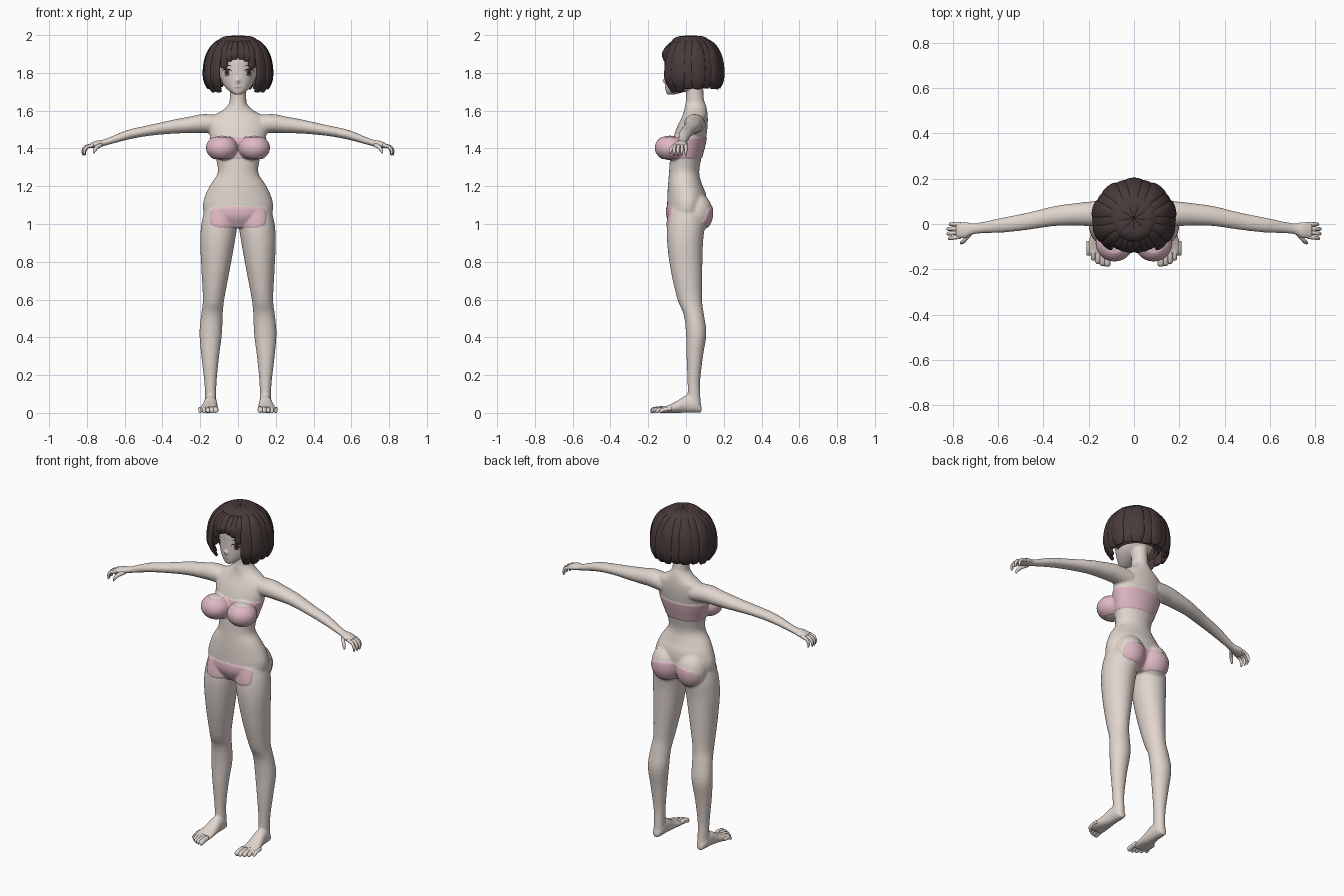
import bpy, bmesh, math, random
from mathutils import Vector
from mathutils.bvhtree import BVHTree

random.seed(4)
if "Cube" in bpy.data.objects:
    bpy.data.objects.remove(bpy.data.objects["Cube"])
X, Y, Z = Vector((1, 0, 0)), Vector((0, 1, 0)), Vector((0, 0, 1))


def material(name, rgb):
    m = bpy.data.materials.new(name)
    m.use_nodes = True
    m.diffuse_color = (*rgb, 1)
    m.node_tree.nodes["Principled BSDF"].inputs["Base Color"].default_value = (*rgb, 1)
    return m


SKIN = material("skin", (.75, .67, .62))
PINK = material("pink cloth", (.74, .48, .55))
HAIR = material("dark brown hair", (.065, .042, .042))
WHITE = material("eye white", (.8, .78, .76))
IRIS = material("brown iris", (.1, .055, .045))
LASH = material("black lash", (.015, .01, .01))
LIP = material("lip", (.5, .27, .27))


def make_object(name, bm, *mats):
    bmesh.ops.recalc_face_normals(bm, faces=bm.faces)
    for f in bm.faces:
        f.smooth = True
    mesh = bpy.data.meshes.new(name)
    bm.to_mesh(mesh)
    for m in mats:
        mesh.materials.append(m)
    ob = bpy.data.objects.new(name, mesh)
    bpy.context.collection.objects.link(ob)
    return ob


def resample(rows, sub):
    """Catmull-Rom interpolation of rows of numbers."""
    out, last = [], len(rows) - 1
    for i in range(last):
        p0, p1, p2, p3 = (rows[min(max(k, 0), last)] for k in range(i - 1, i + 3))
        for s in range(sub):
            t = s / sub
            out.append([b + .5 * t * (c - a + t * (2*a - 5*b + 4*c - d + t * (3*(b - c) + d - a)))
                        for a, b, c, d in zip(p0, p1, p2, p3)])
    return out + [list(rows[-1])]


def loft(bm, rows, side, along=None, n=20, sub=4):
    """Closed tube of ellipses; each row is x, y, z, width radius, depth radius."""
    rows = resample(rows, sub)
    pts = [Vector(r[:3]) for r in rows]
    rings = []
    for i, r in enumerate(rows):
        t = along or (pts[min(i + 1, len(pts) - 1)] - pts[max(i - 1, 0)])
        depth = t.cross(side).normalized()
        a, b = max(r[3], .002), max(r[4], .002)
        angles = [math.tau * k / n for k in range(n)]
        rings.append([bm.verts.new(pts[i] + side * a * math.cos(q) + depth * b * math.sin(q))
                      for q in angles])
    for lo, hi in zip(rings, rings[1:]):
        for k in range(n):
            bm.faces.new((lo[k], lo[k - 1], hi[k - 1], hi[k]))
    bm.faces.new(rings[0])
    bm.faces.new(rings[-1][::-1])


def ball(bm, centre, radii):
    made = bmesh.ops.create_uvsphere(bm, u_segments=32, v_segments=20, radius=1)["verts"]
    for v in made:
        v.co = Vector([c + r * q for c, r, q in zip(centre, radii, v.co)])
    return made


def upright(rows):
    """z, half width, front y, back y -> loft rows on the centre line."""
    return [(0, (f + b) / 2, z, w, (b - f) / 2) for z, w, f, b in rows]


# Body volumes, fused afterwards
TORSO = [(.98, .08, -.07, .06), (1.04, .17, -.1, .1), (1.1, .186, -.1, .11), (1.16, .17, -.098, .105),
         (1.21, .145, -.095, .085), (1.27, .108, -.09, .07), (1.34, .115, -.085, .08),
         (1.42, .138, -.075, .1), (1.48, .152, -.06, .11), (1.53, .155, -.04, .115),
         (1.57, .135, -.02, .115), (1.6, .085, -.01, .112), (1.63, .052, -.005, .105),
         (1.66, .044, 0, .095), (1.75, .044, 0, .09)]
HEAD = [(1.685, .018, -.1, -.06), (1.7, .042, -.107, -.01), (1.73, .073, -.11, .06),
        (1.77, .093, -.112, .11), (1.82, .104, -.113, .13), (1.88, .107, -.112, .14),
        (1.93, .09, -.085, .12), (1.965, .05, -.04, .07)]
# z, inner x, outer x, front y, back y
LEG = [(1.08, .01, .175, -.085, .09), (1, .004, .194, -.1, .1), (.9, .018, .2, -.1, .09),
       (.75, .045, .193, -.08, .086), (.6, .073, .186, -.045, .085), (.52, .081, .195, -.012, .095),
       (.42, .085, .204, 0, .108), (.3, .1, .194, .003, .09), (.17, .113, .179, .008, .075),
       (.09, .115, .174, .008, .076), (.03, .113, .176, 0, .08)]
ARM = [(.09, .05, 1.525, .055, .05), (.18, .045, 1.532, .055, .05), (.25, .043, 1.525, .05, .044),
       (.35, .035, 1.514, .044, .036), (.47, .012, 1.495, .038, .028), (.58, -.005, 1.473, .033, .025),
       (.7, -.02, 1.433, .024, .017), (.745, -.027, 1.424, .037, .018), (.785, -.028, 1.413, .036, .013)]
# y, centre x, half width, top z
FOOT = [(.082, .145, .018, .035), (.05, .145, .032, .085), (0, .146, .036, .092),
        (-.05, .15, .043, .062), (-.1, .156, .051, .038), (-.14, .157, .046, .026)]

bm = bmesh.new()
loft(bm, upright(TORSO), X, Z, 40)
loft(bm, upright(HEAD), X, Z, 40)
ball(bm, (0, -.112, 1.758), (.009, .014, .012))
for s in (1, -1):
    loft(bm, [(s * (i + o) / 2, (f + b) / 2, z, (o - i) / 2, (b - f) / 2) for z, i, o, f, b in LEG], X, Z, 32)
    loft(bm, [(s * x, y, z, a, b) for x, y, z, a, b in ARM], Y, None, 28)
    loft(bm, [(s * x, y, h / 2, w, h / 2) for y, x, w, h in FOOT], X, Y, 28)
    ball(bm, (s * .086, -.085, 1.403), (.08, .077, .065))
    ball(bm, (s * .083, .055, 1.06), (.088, .086, .105))
rough = make_object("body_rough", bm)
remesh = rough.modifiers.new("fuse", "REMESH")
remesh.mode, remesh.voxel_size = "VOXEL", .006
relax = rough.modifiers.new("relax", "SMOOTH")
relax.factor, relax.iterations = .5, 7
fused = bpy.data.meshes.new_from_object(rough.evaluated_get(bpy.context.evaluated_depsgraph_get()))
bpy.data.objects.remove(rough)


# Two-piece clothing, marked on the fused skin
def is_cloth(c):
    if abs(c.x) < .2 and 1.345 < c.z < 1.46:
        return True
    half, mid = (.148, 1.036) if c.y < 0 else (.155, 1.038)
    reach = c.y < -.03 or c.y > .05 or abs(c.x) < .04
    return reach and (abs(c.x) / half) ** 4 + (abs(c.z - mid) / .056) ** 4 < 1


bm = bmesh.new()
bm.from_mesh(fused)
for f in bm.faces:
    f.material_index = int(is_cloth(f.calc_center_median()))
border = [e for e in bm.edges if len({f.material_index for f in e.link_faces}) == 2]
near = {}
for e in border:
    a, b = e.verts
    near.setdefault(a, []).append(b)
    near.setdefault(b, []).append(a)
for _ in range(6):
    moved = {v: sum((o.co for o in os), Vector()) / len(os) for v, os in near.items()}
    for v, co in moved.items():
        v.co = v.co.lerp(co, .6)
bm.normal_update()
for v, n in [(v, v.normal.copy()) for v in bm.verts if all(f.material_index for f in v.link_faces)]:
    v.co += n * .004
make_object("body", bm, SKIN, PINK)
surface = BVHTree.FromBMesh(bm)

# Fingers and toes
for s, label in ((1, "left"), (-1, "right")):
    bm = bmesh.new()
    for k in range(4):
        y, reach = -.001 - .018 * k, (.0, .01, .009, .003)[k]
        path = [(.765, y, 1.417), (.795 + reach, y * 1.1, 1.409),
                (.81 + reach, y * 1.15, 1.388), (.81 + reach, y * 1.15, 1.364)]
        loft(bm, [(s * x, q, z, r, r) for (x, q, z), r in zip(path, (.01, .009, .008, .004))], Y, None, 12)
    thumb = [(.72, -.04, 1.422, .012), (.745, -.068, 1.408, .011), (.758, -.08, 1.392, .009), (.765, -.085, 1.373, .004)]
    loft(bm, [(s * x, y, z, r, r) for x, y, z, r in thumb], Y, None, 12)
    make_object(label + "_fingers", bm, SKIN)
    bm = bmesh.new()
    for k in range(5):
        x, r, tip = .118 + .0205 * k, .014 - .001 * k, -.188 + .003 * k * k
        path = [(x, tip + .065, .022, r), (x, tip + .03, .019, r), (x, tip + .008, r, r), (x, tip, r * .8, r * .5)]
        loft(bm, [(s * px, y, z, q, q) for px, y, z, q in path], X, Y, 12)
    make_object(label + "_toes", bm, SKIN)


# Face details: thin plates laid on the skin
def plate(name, cx, cz, half, low, high, mat, lift):
    bm, columns, steps = bmesh.new(), [], 14
    for i in range(steps + 1):
        u = 2 * i / steps - 1
        col = []
        for t in (0, .5, 1):
            x, z = cx + u * half, cz + low(u) * (1 - t) + high(u) * t
            hit = surface.ray_cast(Vector((x, -1, z)), Y)[0]
            col.append(bm.verts.new((x, (hit.y if hit else -.1) - lift, z)))
        columns.append(col)
    for p, q in zip(columns, columns[1:]):
        for k in (0, 1):
            bm.faces.new((p[k], q[k], q[k + 1], p[k + 1]))
    make_object(name, bm, mat)


def arc(height):
    return lambda u: height * math.sqrt(max(0, 1 - u * u))


for s, label in ((1, "left"), (-1, "right")):
    x = s * .058
    plate(label + "_eye_white", x, 1.8, .025, arc(-.014), arc(.017), WHITE, .002)
    plate(label + "_iris", x, 1.801, .014, arc(-.016), arc(.016), IRIS, .0035)
    plate(label + "_pupil", x, 1.802, .006, arc(-.008), arc(.008), LASH, .0045)
    plate(label + "_lash", x, 1.803, .028, arc(.012), arc(.02), LASH, .005)
    plate(label + "_lower_lash", x, 1.799, .02, arc(-.017), arc(-.0145), LASH, .004)
    plate(label + "_brow", x, 1.832, .026, arc(.006), arc(.0095), LASH, .003)
plate("mouth", 0, 1.722, .02, arc(-.005), arc(.003), LIP, .002)

# Bobbed hair: inner cap, then overlapping locks from the crown
bm = bmesh.new()
cap = ball(bm, (0, .025, 1.835), (.155, .15, .142))
gone = [v for v in cap if v.co.z < 1.725 or (v.co.y < -.03 and v.co.z < 1.9)]
bmesh.ops.delete(bm, geom=gone, context="VERTS")
make_object("hair_cap", bm, HAIR)
CROWN = [(.05, 1.98), (.4, 1.975), (.72, 1.945), (.92, 1.89)]


def lock(bm, degrees, outline, width, swell=1, thick=.014):
    q = math.radians(degrees)
    rows = []
    for i, (f, z) in enumerate(outline):
        taper = .6 if i == len(outline) - 1 else 1
        f *= swell
        rows.append((.17 * f * math.sin(q), .025 - .16 * f * math.cos(q), z,
                     max(.008, width * min(f, 1)) * taper, thick * taper))
    loft(bm, rows, Vector((math.cos(q), math.sin(q), 0)), None, 14)


bm = bmesh.new()
for k in range(15):
    angle = 47 + 19 * k
    front = k in (0, 1, 13, 14)
    end = 1.7 if front else 1.722 + random.uniform(-.008, .008)
    tail = [(1, 1.82), (.98, 1.76), (.8 if front else .9, end)]
    lock(bm, angle, CROWN + tail, .04, (1, 1.03)[k % 2])
make_object("hair_locks", bm, HAIR)

bm = bmesh.new()
for angle, end in ((30, 1.825), (19, 1.86), (8, 1.872)):
    for s in (1, -1):
        lock(bm, s * angle, CROWN[:3] + [(.89, 1.91), (.91, end + .018), (.9, end)], .027, .97, .012)
make_object("fringe", bm, HAIR)

bm = bmesh.new()
for k in range(9):
    lock(bm, 40 * k + 20, [(.03, 1.986), (.28, 1.984), (.46, 1.978), (.6, 1.964)], .1, 1, .012)
make_object("crown_tufts", bm, HAIR)
